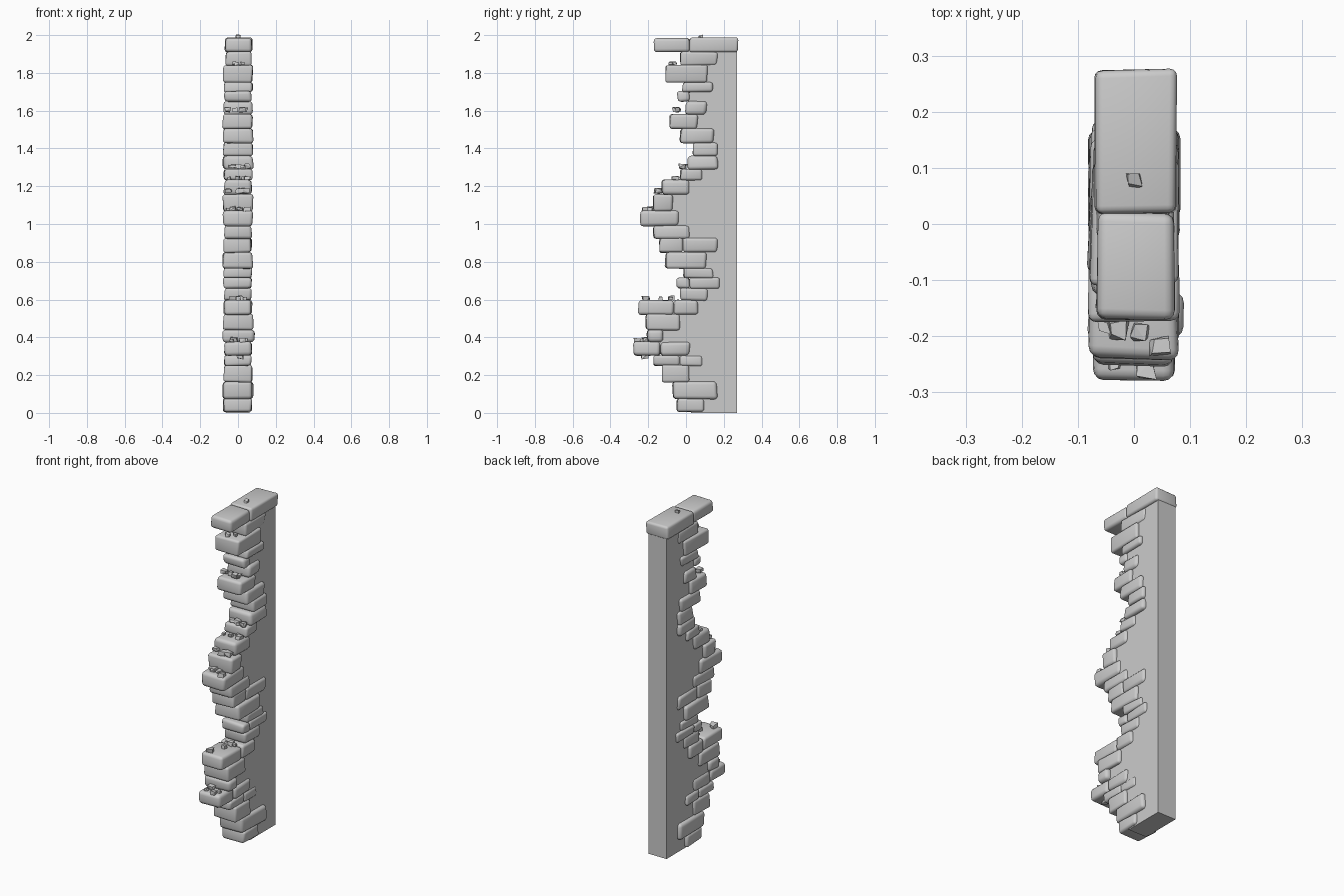
import bpy, bmesh, random
from mathutils import Vector

random.seed(7)
if "Cube" in bpy.data.objects:
    bpy.data.objects.remove(bpy.data.objects["Cube"], do_unlink=True)

stone = bpy.data.materials.new("grey stone")
stone.use_nodes = True
GREY = (0.6, 0.6, 0.6, 1)
stone.diffuse_color = GREY
stone.node_tree.nodes["Principled BSDF"].inputs["Base Color"].default_value = GREY


def make_object(name, bm):
    bmesh.ops.recalc_face_normals(bm, faces=bm.faces)
    mesh = bpy.data.meshes.new(name)
    bm.to_mesh(mesh)
    bm.free()
    mesh.materials.append(stone)
    obj = bpy.data.objects.new(name, mesh)
    bpy.context.collection.objects.link(obj)
    return obj


def wobble(amount):
    return random.uniform(-amount, amount)


def brick(name, x0, x1, y0, y1, z0, z1, jitter=0.006):
    """Worn block: uneven corners, rounded edges."""
    bm = bmesh.new()
    bmesh.ops.create_cube(bm, size=1)
    for v in bm.verts:
        v.co = Vector((x1 if v.co.x > 0 else x0,
                       y1 if v.co.y > 0 else y0,
                       z1 if v.co.z > 0 else z0))
        v.co += Vector((wobble(jitter), wobble(jitter), wobble(jitter * 0.5)))
    obj = make_object(name, bm)
    bevel = obj.modifiers.new("worn edges", "BEVEL")
    bevel.width = random.uniform(0.012, 0.02)
    bevel.segments = 3
    bevel.limit_method = "NONE"
    bpy.ops.object.select_all(action="DESELECT")
    obj.select_set(True)
    bpy.context.view_layer.objects.active = obj
    bpy.ops.object.modifier_apply(modifier=bevel.name)
    bpy.ops.object.shade_smooth_by_angle(angle=0.7)
    return obj


def pebble(name, x, y, z, size):
    """Angular chip: convex hull of a few scattered points."""
    bm = bmesh.new()
    for sx in (-1, 1):
        for sy in (-1, 1):
            for sz in (-1, 1):
                bm.verts.new((x + sx * size * random.uniform(0.4, 1),
                              y + sy * size * random.uniform(0.4, 1),
                              z + sz * size * random.uniform(0.3, 0.8)))
    hull = bmesh.ops.convex_hull(bm, input=bm.verts)
    loose = [g for g in hull["geom_interior"] if isinstance(g, bmesh.types.BMVert)]
    bmesh.ops.delete(bm, geom=loose, context="VERTS")
    return make_object(name, bm)


# Brick courses from the ground up: top height, then front and back of each brick
courses = [
    (.075, (-.045, .10)), (.165, (-.07, .165)), (.25, (-.13, .02)),
    (.305, (-.17, -.03), (-.03, .09)), (.375, (-.275, -.135), (-.135, .02)),
    (.44, (-.205, -.12)), (.52, (-.21, -.03)), (.595, (-.25, -.065), (-.065, .065)),
    (.66, (-.03, .115)), (.715, (-.05, .02), (.02, .18)), (.765, (-.01, .145)),
    (.85, (-.11, .11)), (.925, (-.14, -.02), (-.02, .17)), (.99, (-.17, .02)),
    (1.07, (-.24, -.04)), (1.155, (-.175, -.07)), (1.235, (-.13, .02)),
    (1.29, (-.03, .09)), (1.36, (.01, .17)), (1.43, (.035, .17)),
    (1.505, (-.03, .15)), (1.58, (-.085, .06)), (1.65, (0, .11)),
    (1.7, (-.045, .02)), (1.75, (-.02, .14)), (1.84, (-.105, .11)),
    (1.91, (-.03, .165)),
]
profile = []
base = 0.007
for row, (top, *spans) in enumerate(courses):
    half = .065 if row == len(courses) - 1 else random.uniform(.072, .081)
    for i, (front, back) in enumerate(spans):
        brick(f"brick_{row}_{i}", -half, half + wobble(.004), front, back,
              base - .002, top + .002)
    profile.append(((spans[0][0] + spans[-1][1]) / 2, (base + top) / 2))
    base = top

# Core slab: its broken front edge runs hidden through the middle of the bricks
REAR, HEIGHT = .27, 1.92
outline = [(REAR, 0), (profile[0][0], 0), *profile, (profile[-1][0], HEIGHT), (REAR, HEIGHT)]
bm = bmesh.new()
side = bm.faces.new([bm.verts.new((-.06, y, z)) for y, z in outline])
extruded = bmesh.ops.extrude_face_region(bm, geom=[side])
bmesh.ops.translate(bm, vec=(.12, 0, 0),
                    verts=[g for g in extruded["geom"] if isinstance(g, bmesh.types.BMVert)])
make_object("core_slab", bm)

# Capping stones
brick("cap_front", -.066, .073, -.17, .02, 1.91, 1.985, .003)
brick("cap_rear", -.069, .075, .018, .275, 1.91, 1.988, .003)

# Rubble on the ledges: front, back, height, number of chips
ledges = [(-.26, -.21, .385, 4), (-.22, -.2, .3, 1), (-.23, -.06, .605, 5),
          (-.22, -.18, 1.08, 4), (-.16, -.13, 1.175, 4), (-.1, -.02, 1.243, 4),
          (-.03, .01, 1.305, 5), (-.06, -.04, 1.605, 4), (-.08, -.05, 1.85, 3)]
for n, (front, back, z, count) in enumerate(ledges):
    for i in range(count):
        x = -.055 + .11 * (i + .5) / count + wobble(.015)
        pebble(f"rubble_{n}_{i}", x, random.uniform(front, back), z, random.uniform(.012, .024))
pebble("rubble_top", 0, .08, 1.99, .016)
